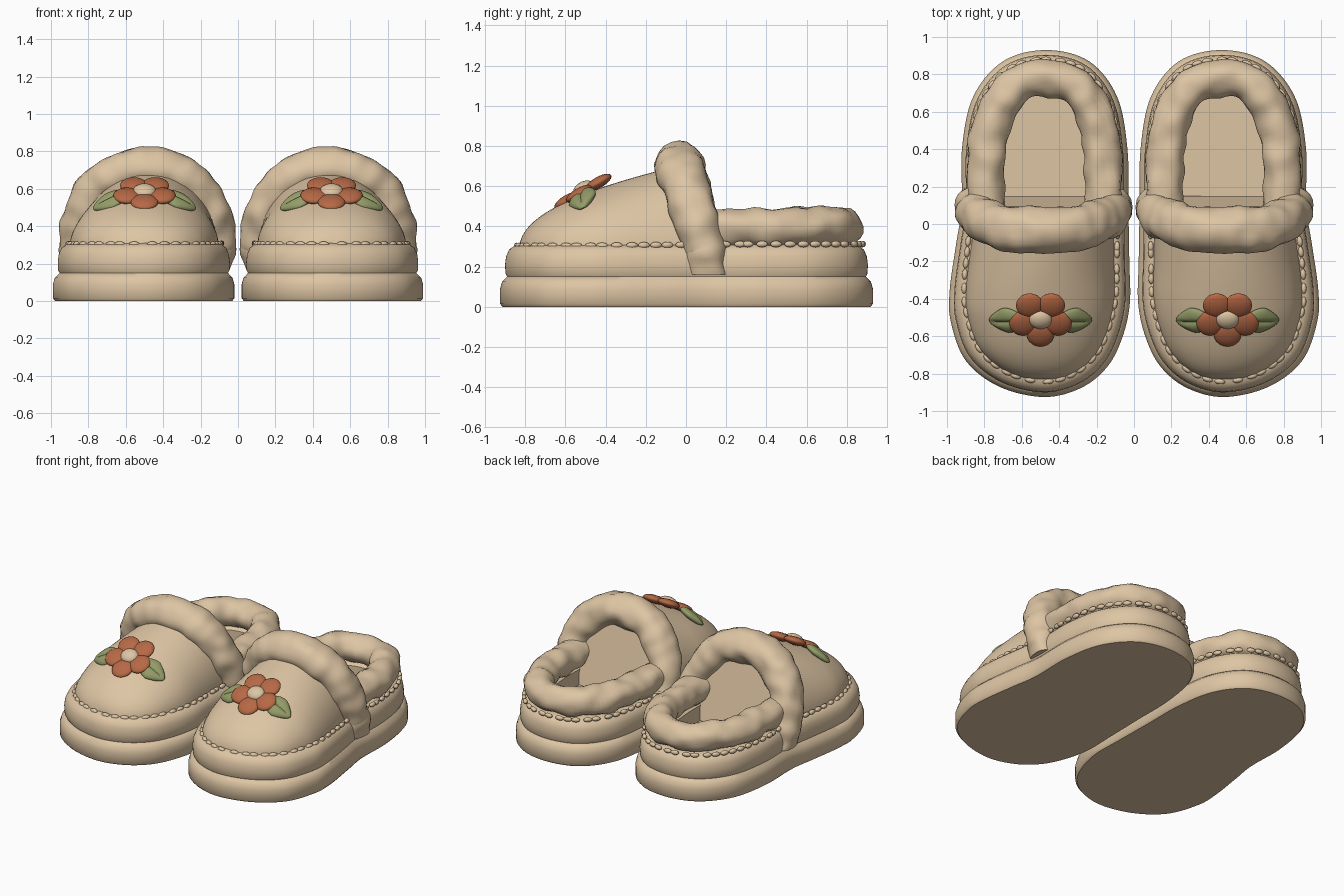
import bpy, bmesh, math
from mathutils import Vector, Matrix, noise

if "Cube" in bpy.data.objects:
    bpy.data.objects.remove(bpy.data.objects["Cube"])


def material(name, rgb):
    m = bpy.data.materials.new(name)
    m.use_nodes = True
    m.diffuse_color = (*rgb, 1)
    m.node_tree.nodes["Principled BSDF"].inputs["Base Color"].default_value = (*rgb, 1)
    return m


TAN = material("tan", (0.73, 0.56, 0.37))
RUST = material("rust orange", (0.47, 0.14, 0.06))
GREEN = material("leaf green", (0.30, 0.34, 0.14))

# Sole outline of the left slipper, from the toe along the outer side to the heel and back
OUTLINE = [(.48, -.925), (.72, -.87), (.9, -.73), (.98, -.52), (.985, -.35),
           (.95, -.1), (.92, .1), (.92, .4), (.86, .68), (.7, .87), (.47, .93),
           (.24, .87), (.09, .68), (.035, .4), (.03, .1), (.025, -.2),
           (.022, -.42), (.06, -.6), (.14, -.76), (.28, -.875)]
CX = .485


def smooth_loop(pts, steps):
    pts = [Vector(p) for p in pts]
    n, out = len(pts), []
    for i in range(n):
        a, b, c, d = (pts[(i + k) % n] for k in (-1, 0, 1, 2))
        for s in range(steps):
            t = s / steps
            out.append(b + (c - a) * t / 2 + (a * 2 - b * 5 + c * 4 - d) * t * t / 2
                       + (b * 3 - a - c * 3 + d) * t ** 3 / 2)
    return out


LOOP = smooth_loop(OUTLINE, 8)


def ring(inset, z):
    """Outline drawn inwards by an amount, at a height."""
    return [Vector((CX + (p.x - CX) * (1 - inset / .485), p.y * (1 - inset / .93), z))
            for p in LOOP]


def finish(bm, name, mat):
    bmesh.ops.recalc_face_normals(bm, faces=bm.faces)
    me = bpy.data.meshes.new(name)
    bm.to_mesh(me)
    bm.free()
    me.materials.append(mat)
    ob = bpy.data.objects.new(name, me)
    bpy.context.collection.objects.link(ob)
    bpy.ops.object.select_all(action='DESELECT')
    ob.select_set(True)
    bpy.context.view_layer.objects.active = ob
    bpy.ops.object.shade_smooth_by_angle(angle=math.radians(45))
    # The second slipper is the mirror image across x = 0
    mirror = ob.modifiers.new("pair", 'MIRROR')
    mirror.use_mirror_merge = False
    return ob


def loft(rings, name, mat):
    """Closed solid through a series of closed rings."""
    bm = bmesh.new()
    rows = [[bm.verts.new(p) for p in r] for r in rings]
    for a, b in zip(rows, rows[1:]):
        for i in range(len(a)):
            j = (i + 1) % len(a)
            bm.faces.new((a[i], a[j], b[j], b[i]))
    bm.faces.new(rows[0])
    bm.faces.new(rows[-1])
    return finish(bm, name, mat)


def fluffy_tube(path, radii, ref, name):
    """Lumpy tube; radii are (along ref, across ref) for each path point."""
    rings, sides = [], 20
    for i, p in enumerate(path):
        t = (path[min(i + 1, len(path) - 1)] - path[max(i - 1, 0)]).normalized()
        u = (ref - t * ref.dot(t)).normalized()
        v = t.cross(u)
        row = []
        for k in range(sides):
            a = math.tau * k / sides
            d = u * math.cos(a) * radii[i][0] + v * math.sin(a) * radii[i][1]
            q = p + d
            row.append(q + d.normalized() * .02 * noise.noise(q * 10))
        rings.append(row)
    return loft(rings, name, TAN)


def ellipsoid(bm, matrix, size, segs=20, rings=12):
    return bmesh.ops.create_uvsphere(bm, u_segments=segs, v_segments=rings, radius=1,
                                     matrix=matrix @ Matrix.Diagonal((*size, 1)))["verts"]


# Sole and the upper band with the sunken insole
loft([ring(*p) for p in [(.012, 0), (0, .015), (0, .09), (.01, .125), (.035, .15)]],
     "sole", TAN)
loft([ring(*p) for p in [(.04, .14), (.027, .165), (.025, .21), (.03, .25), (.045, .285),
                         (.07, .302), (.1, .31), (.17, .31), (.2, .29), (.2, .18)]],
     "upper_band", TAN)

# Domed vamp, leaning back towards its opening
edge = ring(.085, 0)


def span(y):
    xs = [a.x + (b.x - a.x) * (y - a.y) / (b.y - a.y)
          for a, b in zip(edge, edge[1:] + edge[:1]) if (a.y - y) * (b.y - y) < 0]
    return min(xs), max(xs)


sections, rows = [], 36
for i in range(rows + 1):
    t = .002 + .998 * (i / rows) ** 2
    y_base, y_top = -.83 + .98 * t, -.83 + .83 * t
    x0, x1 = span(y_base)
    mid, half, h = (x0 + x1) / 2, (x1 - x0) / 2, .43 * t ** .45
    row = [Vector((x1, y_base, .17))]
    for k in range(33):
        a = math.pi * k / 32
        lift = math.sin(a)
        row.append(Vector((mid + half * math.cos(a),
                           y_base + (y_top - y_base) * lift, .28 + h * lift)))
    row.append(Vector((x0, y_base, .17)))
    sections.append(row)
loft(sections, "vamp", TAN)

# Fluffy collar round the heel
path = [Vector((p.x, p.y, .385 + .02 * max(p.y, 0))) for p in ring(.145, 0) if p.y > .08]
fluffy_tube(path, [(.095, .1)] * len(path), Vector((0, 0, 1)), "heel_collar")

# Fluffy strap arching over the vamp opening
path, radii = [], []
for k in range(8):
    path.append(Vector((CX + .375, .1, .16 + .015 * k)))
    radii.append((.095, .07 + .004 * k))
for k in range(71):
    a = math.pi * k / 70
    lift = math.sin(a) ** .9
    side = math.copysign(abs(math.cos(a)) ** .9, math.cos(a))
    path.append(Vector((CX + .37 * side, .1 - .135 * lift, .28 + .43 * lift)))
    radii.append((.1 + .025 * lift, .1 + .012 * lift))
for k in reversed(range(8)):
    path.append(Vector((CX - .375, .1, .16 + .015 * k)))
    radii.append((.095, .07 + .004 * k))
fluffy_tube(path, radii, Vector((0, 1, 0)), "vamp_strap")

# Stitches along the seam, spaced evenly by length
bm = bmesh.new()
seam = []
for toe, heel in zip(ring(.083, .303), ring(.05, .312)):
    f = min(1, max(0, (toe.y + .5) / .8))
    seam.append(toe.lerp(heel, f))
gap, travelled = .066, 0
for a, b in zip(seam, seam[1:] + seam[:1]):
    travelled += (b - a).length
    if travelled >= gap:
        travelled -= gap
        turn = math.atan2(b.y - a.y, b.x - a.x)
        ellipsoid(bm, Matrix.Translation(b) @ Matrix.Rotation(turn, 4, 'Z'),
                  (.03, .015, .016), 10, 6)
finish(bm, "stitches", TAN)

# Flower lying on the slope of the vamp
slope = Matrix.Translation((.5, -.505, .578)) @ Matrix.Rotation(math.radians(30), 4, 'X')
bm = bmesh.new()
for k in range(5):
    a = math.radians(72 * k - 90)
    ellipsoid(bm, slope @ Matrix.Translation((.098 * math.cos(a), .098 * math.sin(a), 0)),
              (.074, .074, .028))
finish(bm, "flower_petals", RUST)
bm = bmesh.new()
ellipsoid(bm, slope @ Matrix.Translation((0, 0, .012)), (.062, .055, .034))
finish(bm, "flower_centre", TAN)

# Pointed leaves with a groove down the middle
bm = bmesh.new()
for s in (-1, 1):
    place = (Matrix.Translation((.5 + s * .185, -.515, .535))
             @ Matrix.Rotation(s * math.radians(26), 4, 'Y')
             @ Matrix.Rotation(math.radians(30), 4, 'X'))
    verts = ellipsoid(bm, Matrix(), (.1, .075, .03), 28, 16)
    for v in verts:
        out = max(0, s * v.co.x / .1)
        v.co.y *= 1 - .45 * out
        v.co.z *= .6 + .4 * min(1, abs(v.co.y) / .02)
        v.co = place @ v.co
finish(bm, "leaves", GREEN)
